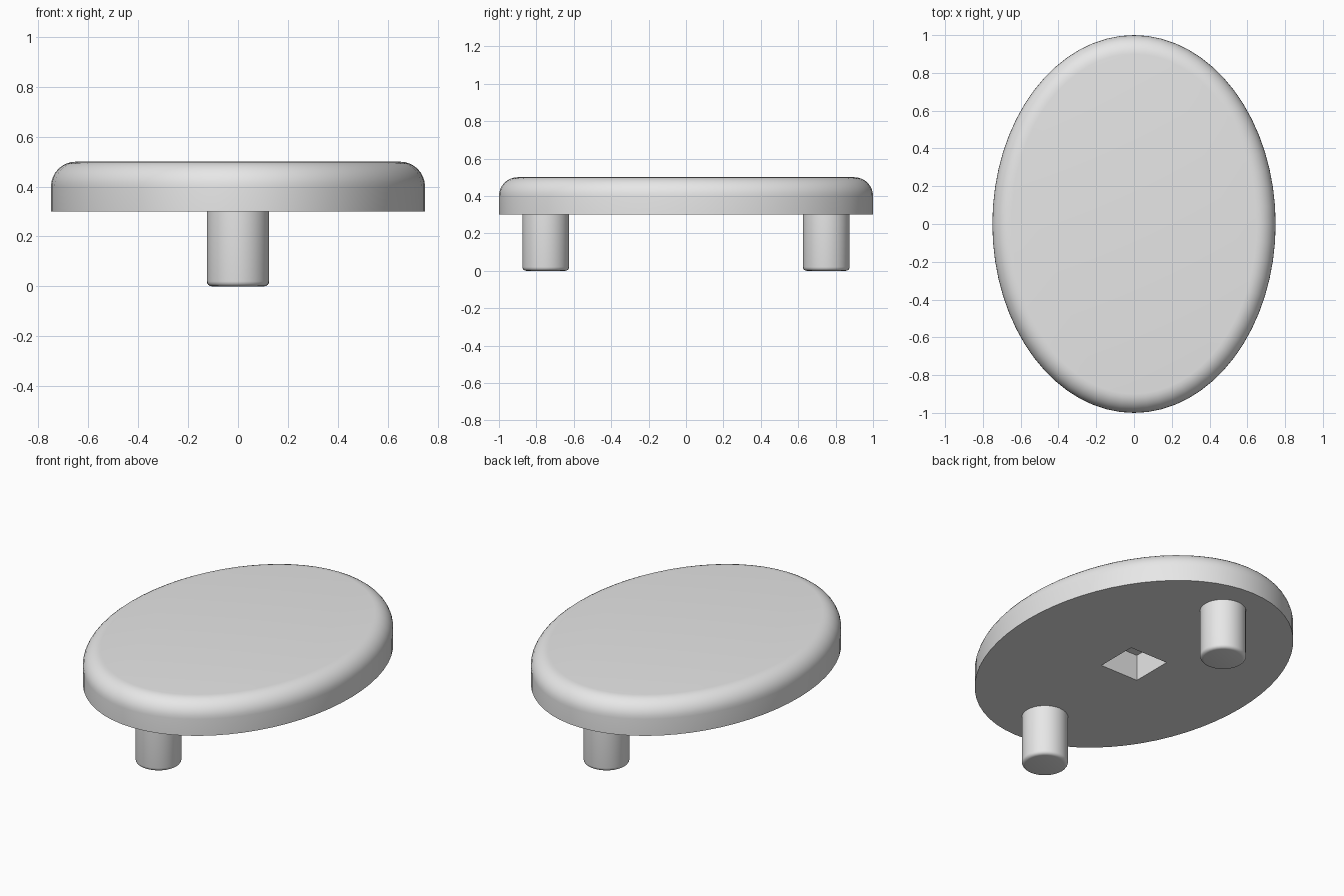
import bpy
import bmesh
from mathutils import Matrix

if "Cube" in bpy.data.objects:
    bpy.data.objects.remove(bpy.data.objects["Cube"], do_unlink=True)

grey = bpy.data.materials.new("light_grey")
grey.use_nodes = True
grey.diffuse_color = (0.8, 0.8, 0.8, 1)
grey.node_tree.nodes["Principled BSDF"].inputs["Base Color"].default_value = (0.8, 0.8, 0.8, 1)


def rounded_cylinder(name, rx, ry, bottom, top, sides, round_z, radius, segments, y=0):
    """Upright elliptic cylinder with the rim at height round_z rounded off."""
    bm = bmesh.new()
    bmesh.ops.create_cone(
        bm, cap_ends=True, segments=sides, radius1=1, radius2=1, depth=1,
        matrix=Matrix.Translation((0, y, (bottom + top) / 2))
        @ Matrix.Diagonal((rx, ry, top - bottom, 1)))
    rim = [e for e in bm.edges if all(abs(v.co.z - round_z) < 1e-4 for v in e.verts)]
    bmesh.ops.bevel(bm, geom=rim, offset=radius, segments=segments,
                    profile=0.5, affect='EDGES', clamp_overlap=True)
    mesh = bpy.data.meshes.new(name)
    bm.to_mesh(mesh)
    bm.free()
    mesh.materials.append(grey)
    obj = bpy.data.objects.new(name, mesh)
    bpy.context.collection.objects.link(obj)
    return obj


def shade(obj):
    bpy.ops.object.select_all(action='DESELECT')
    obj.select_set(True)
    bpy.context.view_layer.objects.active = obj
    bpy.ops.object.shade_smooth_by_angle(angle=0.6)


# Oval plate with a rounded upper rim
plate = rounded_cylinder("oval_plate", 0.75, 1, 0.3, 0.5, 64, 0.5, 0.1, 8)

# Square socket cut into the underside
bpy.ops.mesh.primitive_cube_add(size=1, location=(0, 0, 0.35))
cutter = bpy.context.object
cutter.name = "socket_cutter"
cutter.scale = (0.25, 0.25, 0.21)
cutter.data.materials.append(grey)
cut = plate.modifiers.new("socket", 'BOOLEAN')
cut.operation = 'DIFFERENCE'
cut.solver = 'EXACT'
cut.object = cutter
bpy.ops.object.select_all(action='DESELECT')
plate.select_set(True)
bpy.context.view_layer.objects.active = plate
bpy.ops.object.modifier_apply(modifier=cut.name)
bpy.data.objects.remove(cutter, do_unlink=True)
shade(plate)

# Two pegs with softened lower ends
for name, y in (("front_peg", -0.75), ("back_peg", 0.75)):
    shade(rounded_cylinder(name, 0.125, 0.125, 0, 0.3, 32, 0, 0.02, 4, y))
